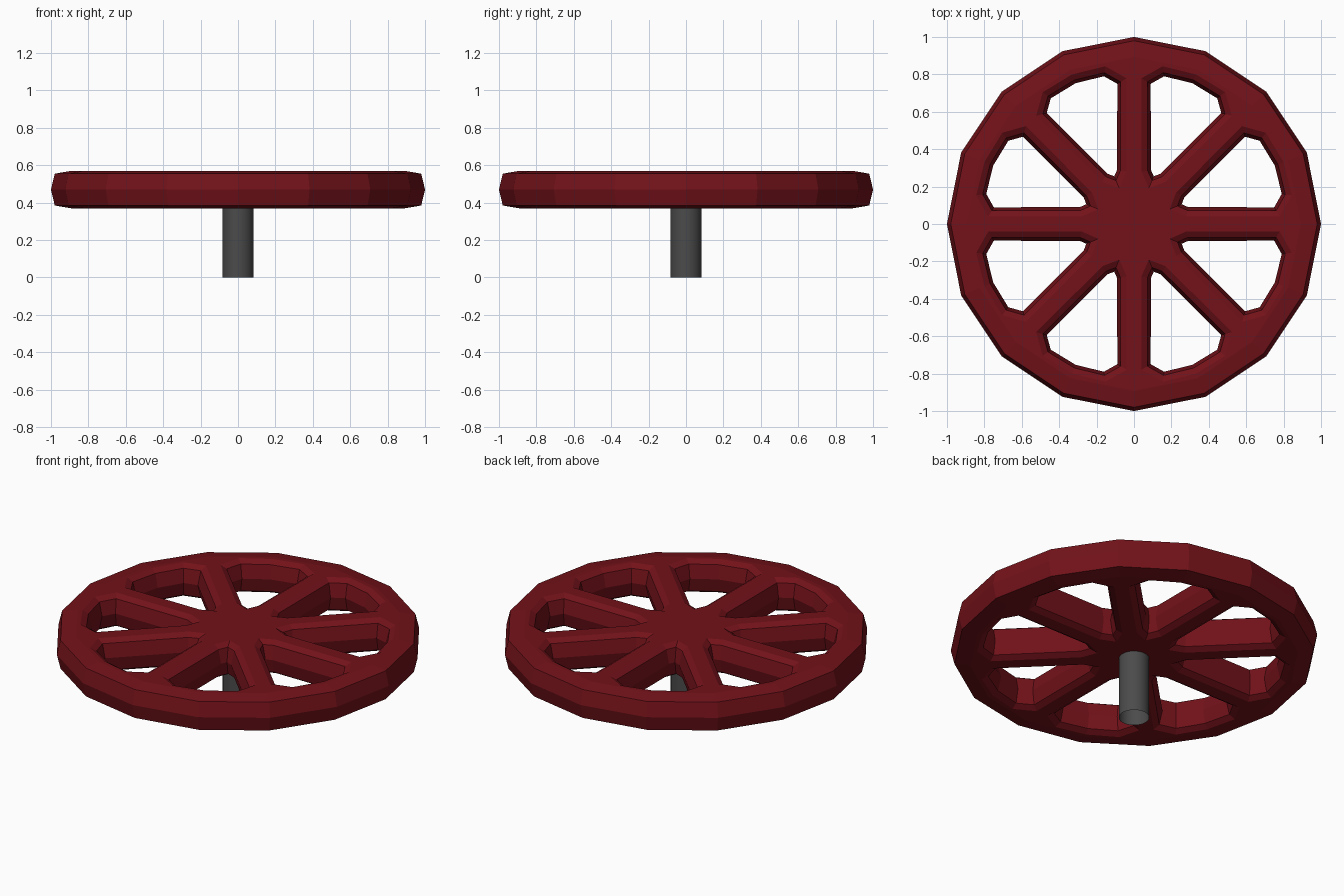
import bpy, bmesh
from math import sin, cos, pi, radians
from mathutils import Vector, Matrix

if "Cube" in bpy.data.objects:
    bpy.data.objects.remove(bpy.data.objects["Cube"])

MID = 0.47
N_SPOKES = 8


def material(name, color):
    m = bpy.data.materials.new(name)
    m.diffuse_color = (*color, 1)
    m.use_nodes = True
    m.node_tree.nodes["Principled BSDF"].inputs["Base Color"].default_value = m.diffuse_color
    return m


def offset(poly, d):
    """Grow a counter-clockwise outline outwards by d."""
    n = len(poly)
    out = []
    for i, p in enumerate(poly):
        a = (p - poly[i - 1]).normalized()
        b = (poly[(i + 1) % n] - p).normalized()
        n1, n2 = Vector((a.y, -a.x)), Vector((b.y, -b.x))
        out.append(p + (n1 + n2) * (d / (1 + n1.dot(n2))))
    return out


def wall(bm, outline, profile):
    """Rounded side wall along an outline; returns its top and bottom edge loops."""
    rings = []
    for d, z in profile:
        rings.append([bm.verts.new((p.x, p.y, MID + z)) for p in offset(outline, d)])
    n = len(outline)
    for r0, r1 in zip(rings, rings[1:]):
        for i in range(n):
            j = (i + 1) % n
            bm.faces.new((r0[i], r0[j], r1[j], r1[i]))
    return [[bm.edges.get((r[i], r[(i + 1) % n])) for i in range(n)]
            for r in (rings[0], rings[-1])]


# Handwheel: 16-sided rim with eight holes that leave the spokes
bm = bmesh.new()
rim = [Vector((cos(i * pi / 8), sin(i * pi / 8))) for i in range(16)]
top, bottom = wall(bm, rim, [(-0.105, 0.1), (-0.02, 0.085), (0, 0),
                             (-0.02, -0.085), (-0.105, -0.1)])

# Half of one hole, mirrored about its own centre line (radius, angle)
half = [(0.276, 0), (0.304, 5.3), (0.755, 15.7), (0.806, 11), (0.815, 0)]
polar = [(r, -a) for r, a in half] + [(r, a) for r, a in half[3:0:-1]]
hole = [Vector((r * cos(radians(a)), r * sin(radians(a)))) for r, a in polar]
for k in range(N_SPOKES):
    rot = Matrix.Rotation((k + 0.5) * 2 * pi / N_SPOKES, 2)
    t, b = wall(bm, [rot @ p for p in hole],
                [(0.05, 0.1), (0.018, 0.08), (0, 0), (0.018, -0.08), (0.05, -0.1)])
    top += t
    bottom += b

# Flat faces across the spokes, hub and rim
bmesh.ops.triangle_fill(bm, use_beauty=True, use_dissolve=False, edges=top, normal=(0, 0, 1))
bmesh.ops.triangle_fill(bm, use_beauty=True, use_dissolve=False, edges=bottom, normal=(0, 0, -1))
bmesh.ops.recalc_face_normals(bm, faces=bm.faces[:])
mesh = bpy.data.meshes.new("handwheel")
bm.to_mesh(mesh)
bm.free()
wheel = bpy.data.objects.new("handwheel", mesh)
bpy.context.collection.objects.link(wheel)
mesh.materials.append(material("dark_red", (0.17, 0.006, 0.01)))

# Stem: open tube running up into the hub
bpy.ops.mesh.primitive_cylinder_add(vertices=32, radius=0.083, depth=0.4,
                                    end_fill_type='NOTHING', location=(0, 0, 0.2))
stem = bpy.context.object
stem.name = "stem"
stem.data.materials.append(material("dark_grey", (0.07, 0.07, 0.07)))
bpy.ops.object.shade_smooth_by_angle(angle=radians(30))
